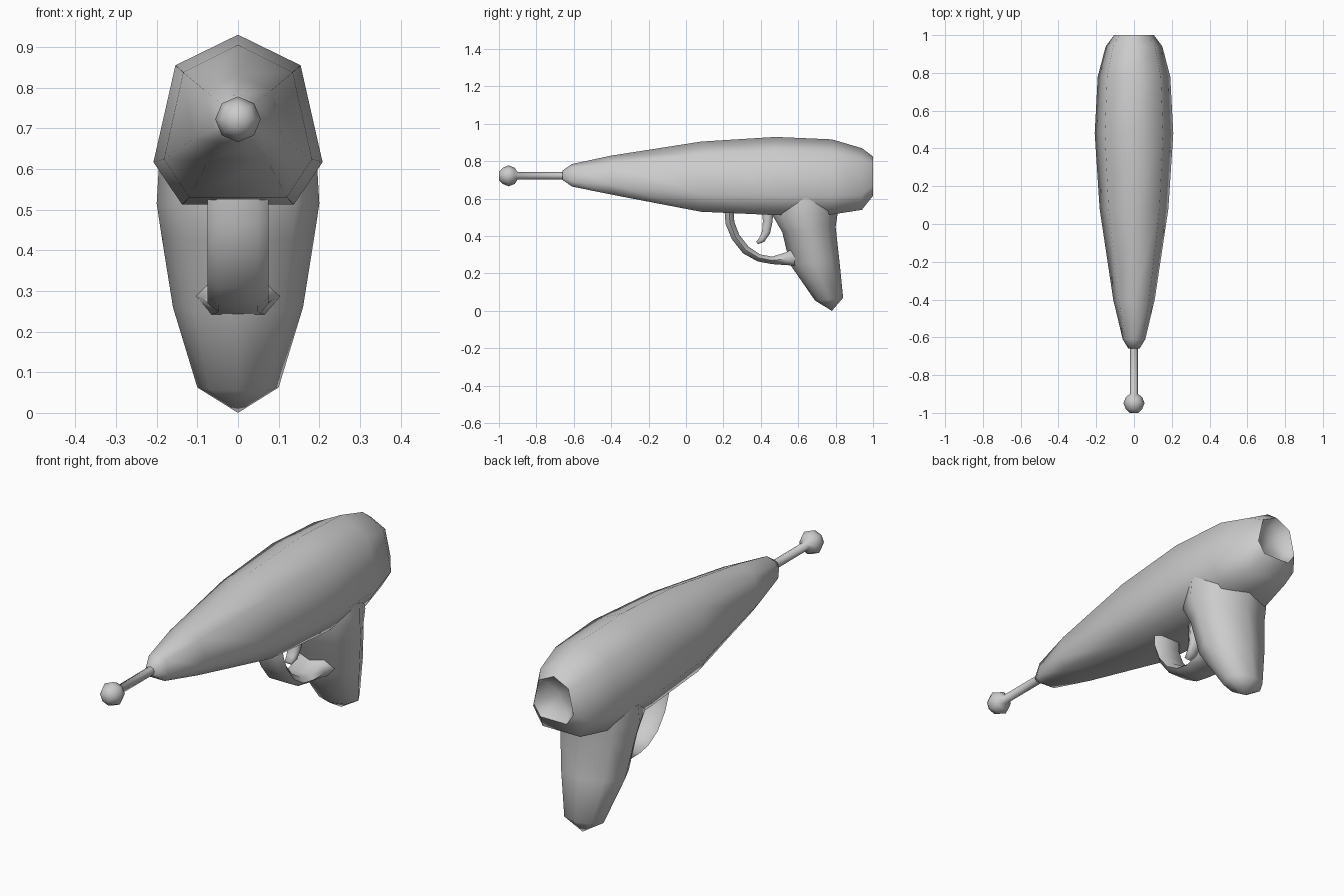
import bpy, bmesh, math
from mathutils import Vector

if "Cube" in bpy.data.objects:
    bpy.data.objects.remove(bpy.data.objects["Cube"])


def loft(name, rings, tip=None, angle=75):
    """Skin a list of equal-length point rings; optional tip point closes the last ring."""
    bm = bmesh.new()
    rows = [[bm.verts.new(p) for p in ring] for ring in rings]
    n = len(rows[0])
    for a, b in zip(rows, rows[1:]):
        for i in range(n):
            j = (i + 1) % n
            bm.faces.new((a[i], a[j], b[j], b[i]))
    bm.faces.new(rows[0])
    if tip:
        t = bm.verts.new(tip)
        for i in range(n):
            bm.faces.new((rows[-1][i], rows[-1][(i + 1) % n], t))
    else:
        bm.faces.new(rows[-1])
    bmesh.ops.recalc_face_normals(bm, faces=bm.faces)
    mesh = bpy.data.meshes.new(name)
    bm.to_mesh(mesh)
    bm.free()
    ob = bpy.data.objects.new(name, mesh)
    bpy.context.collection.objects.link(ob)
    bpy.ops.object.select_all(action='DESELECT')
    bpy.context.view_layer.objects.active = ob
    ob.select_set(True)
    bpy.ops.object.shade_smooth_by_angle(angle=math.radians(angle))
    return ob


def band(name, path, section):
    """Sweep a section along (y, z, half thickness, half width) points."""
    rings = []
    for i, (y, z, t, w) in enumerate(path):
        a, b = path[max(i - 1, 0)], path[min(i + 1, len(path) - 1)]
        d = Vector((b[0] - a[0], b[1] - a[1])).normalized()
        rings.append([(u * w, y - d.y * v * t, z + d.x * v * t) for u, v in section])
    return loft(name, rings)


# body: seven-sided section, pointed top and flat belly (y, half width, top, bottom)
half = [(0.74, 0.64), (1.0, -0.5), (0.66, -1.0)]
section = [(0, 1)] + half + [(-x, z) for x, z in reversed(half)]


def body_ring(y, w, top, bottom, s=1.0):
    c, h = (top + bottom) / 2, (top - bottom) / 2
    return [(x * w * s, y, c + z * h * s) for x, z in section]


stations = [(-0.66, 0.03, 0.75, 0.70), (-0.61, 0.06, 0.785, 0.665),
            (-0.40, 0.11, 0.83, 0.622), (0.08, 0.182, 0.905, 0.53),
            (0.48, 0.208, 0.93, 0.512), (0.78, 0.192, 0.917, 0.515),
            (0.94, 0.15, 0.87, 0.54), (1.0, 0.105, 0.825, 0.615)]
rings = [body_ring(*s) for s in stations]
rings.append(body_ring(0.965, 0.105, 0.825, 0.615, 0.75))  # dished rear
loft("body", rings, tip=(0, 0.95, 0.72))

# antenna rod with ball tip
rod = [(-1.0, 0.022), (-0.98, 0.043), (-0.948, 0.056), (-0.916, 0.043),
       (-0.9, 0.02), (-0.64, 0.02)]
loft("antenna", [[(r * math.sin(k * math.pi / 4), y, 0.722 + r * math.cos(k * math.pi / 4))
                  for k in range(8)] for y, r in rod])

# grip: octagonal rings between a front and a back point, with half width
grip = [((0.47, 0.60), (0.81, 0.60), 0.195), ((0.46, 0.515), (0.81, 0.515), 0.2),
        ((0.515, 0.42), (0.80, 0.45), 0.188), ((0.555, 0.25), (0.82, 0.27), 0.16),
        ((0.69, 0.055), (0.84, 0.07), 0.10)]
grip_rings = []
for f, b, w in grip:
    ring = []
    for k in range(8):
        a = k * math.pi / 4
        t = (1 - math.cos(a)) / 2
        ring.append((w * math.sin(a), f[0] + (b[0] - f[0]) * t, f[1] + (b[1] - f[1]) * t))
    grip_rings.append(ring)
loft("grip", grip_rings, tip=(0, 0.78, 0.0))

# trigger guard, flaring into the grip
hexagon = [(-1, 0), (-0.65, 1), (0.65, 1), (1, 0), (0.65, -1), (-0.65, -1)]
band("trigger_guard", [(0.23, 0.55, 0.025, 0.075), (0.235, 0.47, 0.024, 0.075),
                       (0.265, 0.395, 0.023, 0.075), (0.32, 0.325, 0.023, 0.075),
                       (0.39, 0.283, 0.02, 0.075), (0.46, 0.27, 0.02, 0.075),
                       (0.535, 0.278, 0.034, 0.085), (0.60, 0.29, 0.05, 0.11)], hexagon)

# trigger
band("trigger", [(0.435, 0.55, 0.032, 0.035), (0.437, 0.48, 0.026, 0.035),
                 (0.428, 0.42, 0.022, 0.032), (0.405, 0.38, 0.017, 0.028),
                 (0.38, 0.363, 0.008, 0.02)], hexagon)
